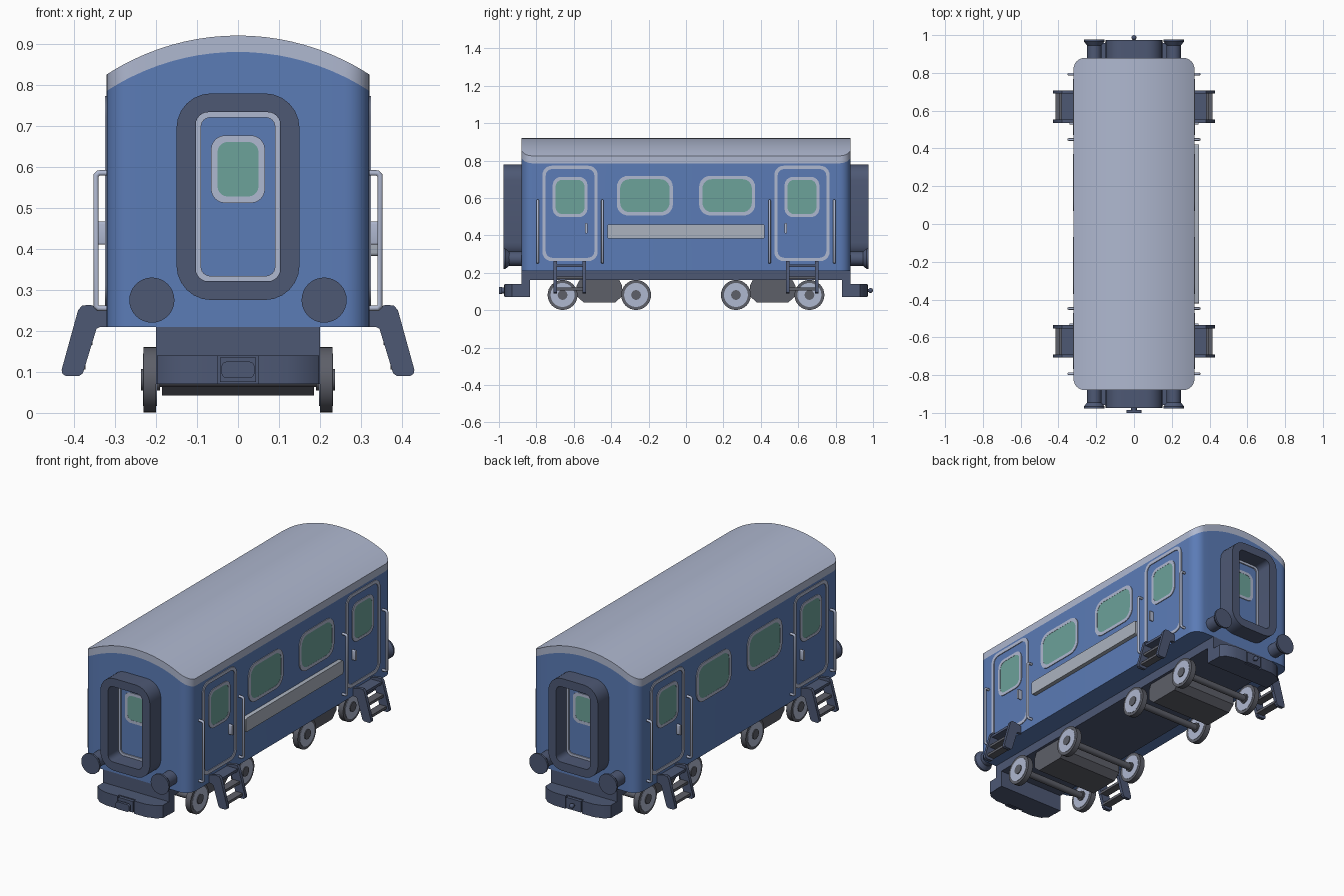
import bpy, bmesh, math
from mathutils import Matrix, Vector

if "Cube" in bpy.data.objects:
    bpy.data.objects.remove(bpy.data.objects["Cube"])


def material(name, rgb):
    m = bpy.data.materials.new(name)
    m.diffuse_color = (*rgb, 1)
    m.use_nodes = True
    m.node_tree.nodes["Principled BSDF"].inputs["Base Color"].default_value = m.diffuse_color
    return m


BLUE = material("coach blue", (0.105, 0.20, 0.47))
LIGHT = material("pale grey", (0.43, 0.48, 0.63))
DARK = material("dark slate", (0.075, 0.098, 0.175))
GLASS = material("green glass", (0.15, 0.36, 0.32))
IRON = material("iron grey", (0.11, 0.115, 0.14))
BOARD = material("board grey", (0.41, 0.45, 0.52))


def finish(name, bm, mat):
    bmesh.ops.recalc_face_normals(bm, faces=bm.faces)
    me = bpy.data.meshes.new(name)
    bm.to_mesh(me)
    bm.free()
    me.materials.append(mat)
    ob = bpy.data.objects.new(name, me)
    bpy.context.collection.objects.link(ob)
    return ob


def prism(name, pts, mat, axis, a, b, hole=None):
    """Extrude a 2D outline from a to b along an axis, optionally with a matching hole."""
    place = {'x': lambda u, v, d: (d, u, v), 'y': lambda u, v, d: (u, d, v),
             'z': lambda u, v, d: (u, v, d)}[axis]
    bm = bmesh.new()
    rings = [[bm.verts.new(place(u, v, d)) for u, v in p]
             for p in ([pts, hole] if hole else [pts]) for d in (a, b)]
    n = len(pts)

    def bridge(r, s):
        for i in range(n):
            j = (i + 1) % n
            bm.faces.new((r[i], r[j], s[j], s[i]))
    bridge(rings[0], rings[1])
    if hole:
        bridge(rings[2], rings[3])
        bridge(rings[0], rings[2])
        bridge(rings[1], rings[3])
    else:
        bm.faces.new(rings[0])
        bm.faces.new(rings[1])
    return finish(name, bm, mat)


def rounded(cu, cv, w, h, r, seg=6):
    """Rounded rectangle outline with full width w and height h."""
    pts = []
    for k, (su, sv) in enumerate(((1, 1), (-1, 1), (-1, -1), (1, -1))):
        for i in range(seg + 1):
            t = math.pi / 2 * (k + i / seg)
            pts.append((cu + su * (w / 2 - r) + r * math.cos(t),
                        cv + sv * (h / 2 - r) + r * math.sin(t)))
    return pts


def box(name, mat, x, y, z):
    return prism(name, [(x[0], y[0]), (x[1], y[0]), (x[1], y[1]), (x[0], y[1])], mat, 'z', *z)


def rod(name, mat, p, q, r1, r2=None, seg=32):
    p, q = Vector(p), Vector(q)
    rot = (q - p).to_track_quat('Z', 'Y').to_matrix().to_4x4()
    bm = bmesh.new()
    bmesh.ops.create_cone(bm, cap_ends=True, segments=seg, radius1=r1,
                          radius2=r1 if r2 is None else r2, depth=(q - p).length,
                          matrix=Matrix.Translation((p + q) / 2) @ rot)
    return finish(name, bm, mat)


# Body and arched roof: slices across x with rounded plan corners
R = 0.586
corner = [0.26 + 0.06 * math.sin(math.pi / 2 * i / 8) for i in range(9)]
half = [0.26 * i / 8 for i in range(8)] + corner
xs = [-x for x in reversed(half[1:])] + half


def roof_z(x):
    return 0.92 - R + math.sqrt(R * R - x * x)


def end_y(x):
    d = max(abs(x) - 0.26, 0)
    return 0.82 + math.sqrt(max(0.0036 - d * d, 0))


def shell(name, mat, low, high):
    bm = bmesh.new()
    rows = [[bm.verts.new((x, s * end_y(x), f(x))) for s, f in
             ((-1, low), (1, low), (1, high), (-1, high))] for x in xs]
    for a, b in zip(rows, rows[1:]):
        for i in range(4):
            j = (i + 1) % 4
            bm.faces.new((a[i], a[j], b[j], b[i]))
    bm.faces.new(rows[0])
    bm.faces.new(rows[-1])
    return finish(name, bm, mat)


shell("coach_body", BLUE, lambda x: 0.21, lambda x: roof_z(x) - 0.04)
shell("roof", LIGHT, lambda x: roof_z(x) - 0.04, roof_z)
box("underframe", DARK, (-0.2, 0.2), (-0.86, 0.86), (0.16, 0.212))


def window(name, axis, s, face, cu, cv, w, h, rim, r):
    """Glass pane with a pale rim, both thin plates on a wall."""
    inner = rounded(cu, cv, w - 2 * rim, h - 2 * rim, r - rim * 0.6)
    prism(name + "_frame", rounded(cu, cv, w, h, r), LIGHT, axis,
          s * (face - 0.002), s * (face + 0.004), inner)
    prism(name + "_glass", inner, GLASS, axis, s * (face - 0.002), s * (face + 0.003))


for sx in (-1, 1):
    for sy in (-1, 1):
        # Side windows and doors
        window("side_window", 'x', sx, 0.32, sy * 0.22, 0.612, 0.30, 0.212, 0.018, 0.06)
        yc = sy * 0.62
        prism("side_door_frame", rounded(yc, 0.517, 0.296, 0.51, 0.05), LIGHT, 'x',
              sx * 0.318, sx * 0.324, rounded(yc, 0.517, 0.26, 0.474, 0.035))
        window("side_door_window", 'x', sx, 0.32, yc, 0.605, 0.186, 0.215, 0.016, 0.045)
        prism("door_handle", rounded(sy * 0.533, 0.438, 0.012, 0.056, 0.005, 3), LIGHT, 'x',
              sx * 0.318, sx * 0.342)
        # Handrails
        for y in (0.447, 0.793):
            cu = bpy.data.curves.new("handrail", 'CURVE')
            cu.dimensions = '3D'
            cu.bevel_depth = 0.007
            cu.bevel_resolution = 2
            cu.use_fill_caps = True
            sp = cu.splines.new('POLY')
            path = [(0.31, 0.255), (0.34, 0.255), (0.346, 0.261),
                    (0.346, 0.579), (0.34, 0.585), (0.31, 0.585)]
            sp.points.add(len(path) - 1)
            for pt, (x, z) in zip(sp.points, path):
                pt.co = (sx * x, sy * y, z, 1)
            cu.materials.append(LIGHT)
            bpy.context.collection.objects.link(bpy.data.objects.new("handrail", cu))
        # Folding steps
        cheek = [(0.31, 0.21), (0.31, 0.25), (0.36, 0.263), (0.38, 0.262), (0.39, 0.25),
                 (0.43, 0.105), (0.428, 0.095), (0.42, 0.09), (0.387, 0.09), (0.378, 0.097),
                 (0.345, 0.205), (0.335, 0.21)]
        for y in (0.535, 0.69):
            prism("step_cheek", [(sx * u, v) for u, v in cheek], DARK, 'y',
                  sy * y, sy * (y + 0.018))
        for x0, x1, z in ((0.318, 0.385, 0.245), (0.355, 0.398, 0.18), (0.372, 0.415, 0.12)):
            box("step_tread", IRON if z < 0.2 else DARK, (sx * x0, sx * x1),
                (sy * 0.545, sy * 0.70), (z - 0.014, z))
        # Buffers
        b = (sx * 0.21, 0.275)
        rod("buffer_stem", DARK, (b[0], sy * 0.86, b[1]), (b[0], sy * 0.955, b[1]), 0.038)
        rod("buffer_flare", DARK, (b[0], sy * 0.945, b[1]), (b[0], sy * 0.966, b[1]), 0.038, 0.055)
        rod("buffer_head", DARK, (b[0], sy * 0.966, b[1]), (b[0], sy * 0.976, b[1]), 0.055)
        # Wheels
        for y in (0.267, 0.66):
            for part, mat, x0, x1, r in (("rim", IRON, 0.20, 0.23, 0.08),
                                         ("disc", LIGHT, 0.198, 0.232, 0.064),
                                         ("hub", IRON, 0.19, 0.236, 0.026)):
                rod("wheel_" + part, mat, (sx * x0, sy * y, 0.081), (sx * x1, sy * y, 0.081), r)

# Destination board on the right side only
board = prism("side_board", rounded(0, 0.42, 0.84, 0.075, 0.008, 3), BOARD, 'x', 0.318, 0.343)

for sy in (-1, 1):
    # Gangway surround and end door
    ring_in = rounded(0, 0.527, 0.206, 0.412, 0.03)
    prism("gangway", rounded(0, 0.527, 0.30, 0.504, 0.085), DARK, 'y', sy * 0.87, sy * 0.975, ring_in)
    prism("end_door_frame", rounded(0, 0.527, 0.206, 0.412, 0.03), LIGHT, 'y',
          sy * 0.878, sy * 0.886, rounded(0, 0.527, 0.18, 0.386, 0.022))
    window("end_door_window", 'y', sy, 0.88, 0, 0.594, 0.132, 0.165, 0.016, 0.035)
    # Headstock and coupling plate
    box("headstock", DARK, (-0.2, 0.2), (sy * 0.835, sy * 0.88), (0.07, 0.212))
    plate = [(-0.198, 0.84), (0.198, 0.84), (0.198, 0.93), (0.17, 0.955), (0.12, 0.97), (0.05, 0.97),
             (0.05, 0.955), (-0.05, 0.955), (-0.05, 0.97), (-0.12, 0.97), (-0.17, 0.955),
             (-0.198, 0.93)]
    prism("coupling_plate", [(u, sy * v) for u, v in plate], DARK, 'z', 0.07, 0.14)
    box("coupling_block", DARK, (-0.044, 0.044), (sy * 0.94, sy * 0.972), (0.075, 0.135))
    # Bogie frame and axles
    yc = sy * 0.463
    prof = [(-0.105, 0.162), (0.105, 0.162), (0.122, 0.13), (0.122, 0.075), (0.085, 0.042),
            (-0.085, 0.042), (-0.122, 0.075), (-0.122, 0.13)]
    prism("bogie_frame", [(yc + u, v) for u, v in prof], IRON, 'x', -0.185, 0.185)
    for y in (0.267, 0.66):
        rod("axle", IRON, (-0.2, sy * y, 0.081), (0.2, sy * y, 0.081), 0.018, seg=20)

# Coupling socket in front, pin with ball at the back
prism("coupling_socket", rounded(0, 0.105, 0.08, 0.04, 0.012, 4), DARK, 'y', -1.0, -0.985)
rod("socket_stem", DARK, (0, -0.99, 0.105), (0, -0.96, 0.105), 0.015, seg=16)
rod("coupling_pin", DARK, (0, 0.96, 0.105), (0, 0.99, 0.105), 0.008, seg=16)
bm = bmesh.new()
bmesh.ops.create_uvsphere(bm, u_segments=16, v_segments=10, radius=0.013,
                          matrix=Matrix.Translation((0, 0.987, 0.105)))
finish("coupling_ball", bm, DARK)

# Smooth the rounded surfaces while keeping edges crisp
for ob in bpy.context.scene.objects:
    if ob.type == 'MESH':
        ob.select_set(True)
        bpy.context.view_layer.objects.active = ob
bpy.ops.object.shade_smooth_by_angle(angle=math.radians(35))
